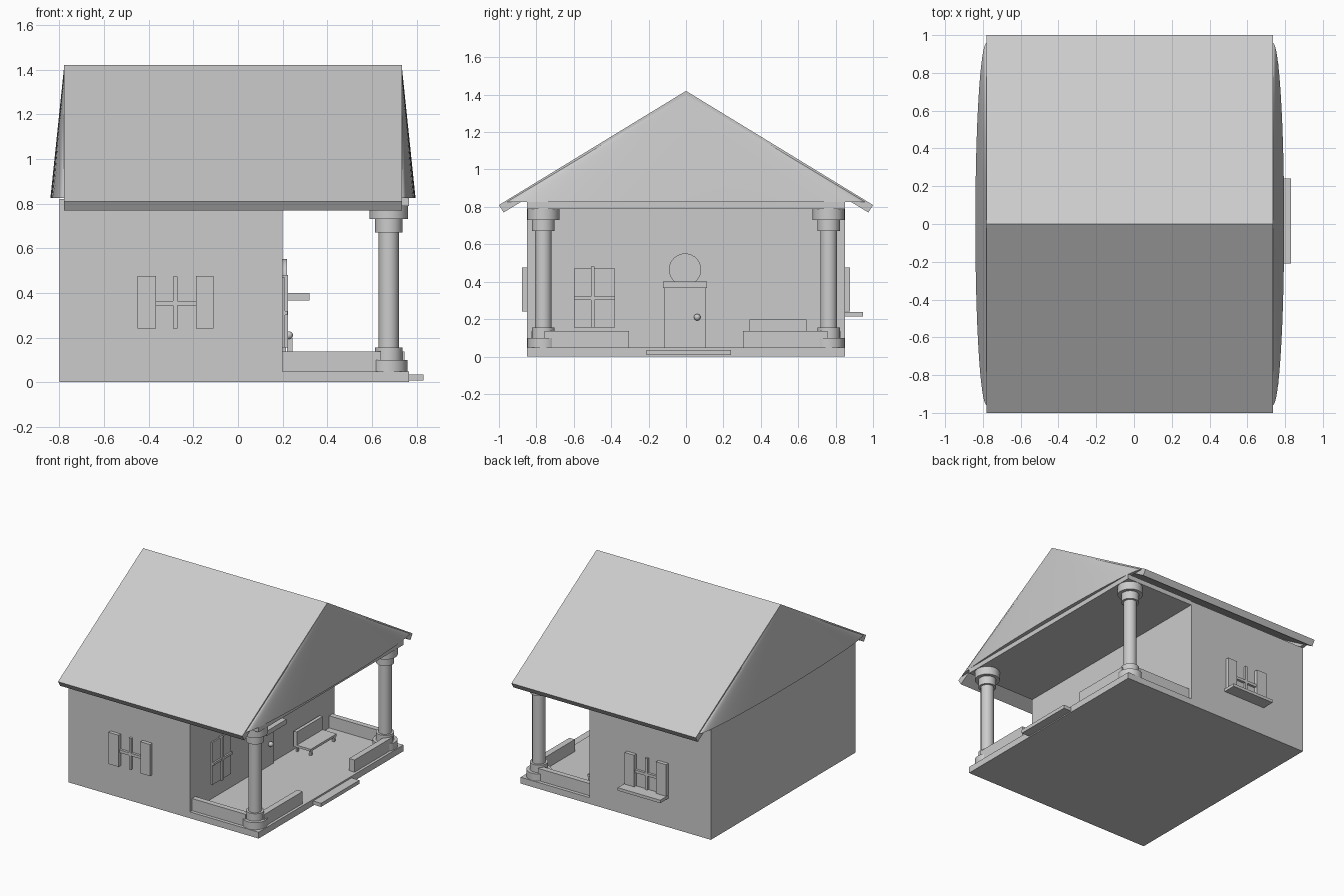
import bpy, bmesh, math
from mathutils import Matrix, Vector

if "Cube" in bpy.data.objects:
    bpy.data.objects.remove(bpy.data.objects["Cube"])

grey = bpy.data.materials.new("plain_grey")
grey.diffuse_color = (0.6, 0.6, 0.6, 1)
grey.use_nodes = True
grey.node_tree.nodes["Principled BSDF"].inputs["Base Color"].default_value = grey.diffuse_color


def finish(name, bm, smooth=False):
    bmesh.ops.recalc_face_normals(bm, faces=bm.faces)
    me = bpy.data.meshes.new(name)
    bm.to_mesh(me)
    bm.free()
    me.materials.append(grey)
    ob = bpy.data.objects.new(name, me)
    bpy.context.collection.objects.link(ob)
    if smooth:
        bpy.ops.object.select_all(action='DESELECT')
        ob.select_set(True)
        bpy.context.view_layer.objects.active = ob
        bpy.ops.object.shade_smooth_by_angle(angle=math.radians(30))
    return ob


def boxes(name, *spans):
    """Each span is (x0, x1, y0, y1, z0, z1)."""
    bm = bmesh.new()
    for x0, x1, y0, y1, z0, z1 in spans:
        m = Matrix.Translation(((x0 + x1) / 2, (y0 + y1) / 2, (z0 + z1) / 2))
        m = m @ Matrix.Diagonal((x1 - x0, abs(y1 - y0), z1 - z0, 1))
        bmesh.ops.create_cube(bm, size=1, matrix=m)
    return finish(name, bm)


def extrude_x(name, profile, x0, x1):
    bm = bmesh.new()
    face = bm.faces.new([bm.verts.new((x0, y, z)) for y, z in profile])
    out = bmesh.ops.extrude_face_region(bm, geom=[face])
    vs = [g for g in out["geom"] if isinstance(g, bmesh.types.BMVert)]
    bmesh.ops.translate(bm, verts=vs, vec=(x1 - x0, 0, 0))
    return finish(name, bm)


# House body, porch floor, step and flat ceiling
boxes("house_walls", (-0.80, 0.20, -0.85, 0.85, 0, 0.82))
boxes("porch_floor", (0.20, 0.765, -0.85, 0.85, 0, 0.047))
boxes("entry_step", (0.72, 0.83, -0.21, 0.24, 0.008, 0.035))
boxes("porch_ceiling", (0.20, 0.765, -0.85, 0.85, 0.79, 0.825))

# Pitched roof: one chevron profile
extrude_x("roof", [(-1, 0.81), (0, 1.42), (1, 0.81), (0.975, 0.77),
                   (0, 1.365), (-0.975, 0.77)], -0.78, 0.735)


# Bowed gables: half-elliptic base rising to the ridge
def gable(name, x, bulge):
    bm = bmesh.new()
    apex = bm.verts.new((x, 0, 1.4))
    n = 32
    rim = []
    for i in range(n + 1):
        a = math.pi * i / n
        rim.append(bm.verts.new((x + bulge * math.sin(a), -0.96 * math.cos(a), 0.825)))
    for a, b in zip(rim, rim[1:]):
        bm.faces.new((a, b, apex))
    bm.faces.new(rim)
    bm.faces.new((rim[0], rim[-1], apex))
    finish(name, bm, True)


gable("front_gable", 0.735, 0.06)
gable("back_gable", -0.78, -0.06)

# Columns with stepped base and capital
steps = [(0.084, 0.047, 0.1), (0.061, 0.1, 0.155), (0.045, 0.155, 0.67),
         (0.061, 0.67, 0.73), (0.086, 0.73, 0.79)]
for side, s in (("right", -1), ("left", 1)):
    bm = bmesh.new()
    for r, z0, z1 in steps:
        bmesh.ops.create_cone(bm, cap_ends=True, segments=32, radius1=r, radius2=r, depth=z1 - z0,
                              matrix=Matrix.Translation((0.675, s * 0.763, (z0 + z1) / 2)))
    finish(side + "_column", bm, True)

    # Low porch walls
    boxes(side + "_porch_wall", (0.20, 0.64, s * 0.825, s * 0.785, 0.047, 0.137))
    boxes(side + "_front_porch_wall", (0.70, 0.745, s * 0.305, s * 0.757, 0.047, 0.137))

    # Side window: two shutters and a cross of glazing bars
    w, o = s * 0.85, s * 0.877
    boxes(side + "_shutters", (-0.45, -0.368, w, o, 0.24, 0.475), (-0.188, -0.11, w, o, 0.24, 0.475))
    g = s * 0.868
    boxes(side + "_window_bars", (-0.29, -0.272, w, g, 0.24, 0.473),
          (-0.368, -0.188, w, g, 0.343, 0.363))

boxes("left_window_sill", (-0.45, -0.10, 0.85, 0.945, 0.215, 0.237))

# Porch window
boxes("porch_window", (0.20, 0.21, -0.60, -0.38, 0.155, 0.47))
boxes("porch_window_bars", (0.20, 0.225, -0.508, -0.488, 0.155, 0.48),
      (0.20, 0.222, -0.60, -0.38, 0.302, 0.32))

# Door with canopy, knob and round window
boxes("door", (0.20, 0.215, -0.118, 0.108, 0.047, 0.365))
boxes("door_canopy", (0.20, 0.32, -0.122, 0.112, 0.365, 0.40))
bm = bmesh.new()
bmesh.ops.create_uvsphere(bm, u_segments=16, v_segments=10, radius=0.018,
                          matrix=Matrix.Translation((0.228, 0.06, 0.21)))
finish("door_knob", bm, True)
bm = bmesh.new()
bmesh.ops.create_cone(bm, cap_ends=True, segments=40, radius1=0.086, radius2=0.086, depth=0.02,
                      matrix=Matrix.Translation((0.21, -0.005, 0.465)) @ Matrix.Rotation(math.pi / 2, 4, 'Y'))
finish("round_window", bm, True)

# Bench
legs = [(x, x + 0.015, y, y + 0.015, 0.047, 0.085) for x in (0.23, 0.34) for y in (0.35, 0.62)]
boxes("bench", (0.22, 0.245, 0.34, 0.645, 0.085, 0.198), (0.22, 0.36, 0.34, 0.645, 0.083, 0.1), *legs)
